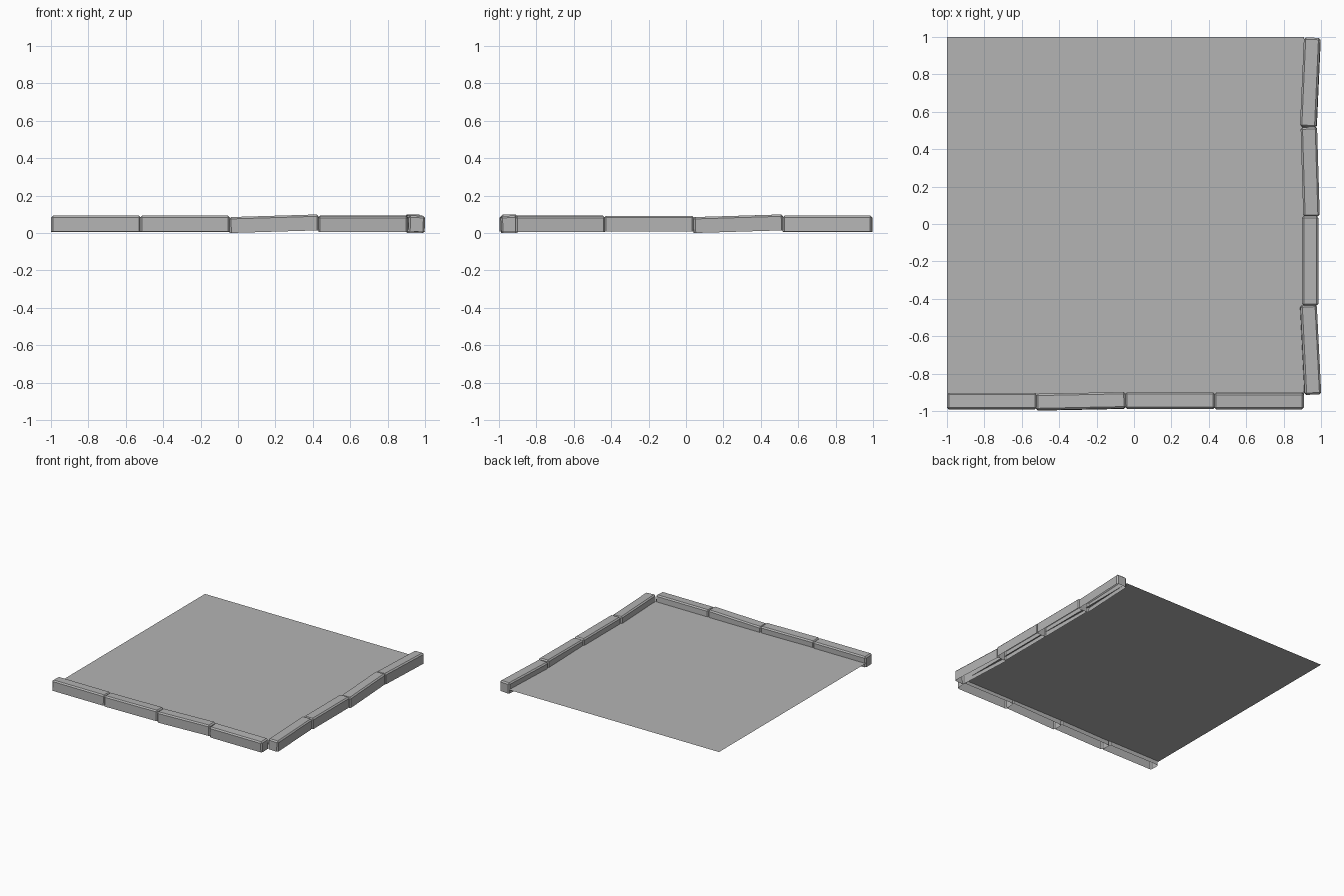
import bpy, bmesh
from mathutils import Euler, Matrix

if "Cube" in bpy.data.objects:
    bpy.data.objects.remove(bpy.data.objects["Cube"])

LENGTH, WIDTH, HEIGHT, BEVEL = 0.479, 0.088, 0.085, 0.010
Z = 0.0495

grey = bpy.data.materials.new("dark_grey")
grey.diffuse_color = (0.455, 0.455, 0.455, 1)
grey.use_nodes = True
grey.node_tree.nodes["Principled BSDF"].inputs["Base Color"].default_value = grey.diffuse_color


def new_object(name, bm):
    mesh = bpy.data.meshes.new(name)
    bm.to_mesh(mesh)
    bm.free()
    mesh.materials.append(grey)
    obj = bpy.data.objects.new(name, mesh)
    bpy.context.collection.objects.link(obj)
    return obj


def curb_stone(name, size, loc, rot):
    """Block with bevelled top and corners and an open underside."""
    bm = bmesh.new()
    bmesh.ops.create_cube(bm, size=1, matrix=Matrix.Diagonal((*size, 1)))
    bm.normal_update()
    bottom = [f for f in bm.faces if f.normal.z < -0.99]
    upper = [e for e in bm.edges if any(v.co.z > 0 for v in e.verts)]
    bmesh.ops.bevel(bm, geom=upper, offset=BEVEL, segments=1,
                    affect='EDGES', profile=0.5)
    bm.normal_update()
    bottom = [f for f in bm.faces if f.normal.z < -0.99]
    bmesh.ops.delete(bm, geom=bottom, context='FACES')
    obj = new_object(name, bm)
    obj.location = loc
    obj.rotation_euler = Euler(rot)
    return obj


# Floor slab, level with the middle of the curb and tucked just inside it
bm = bmesh.new()
corners = [(-1, -0.908), (0.908, -0.908), (0.908, 1), (-1, 1)]
bm.faces.new([bm.verts.new((x, y, 0.04)) for x, y in corners])
new_object("floor", bm)

# Front curb: centre x, y and rotation of each stone
front = [
    (-0.760, -0.947, (-0.02, 0, 0)),
    (-0.284, -0.948, (-0.03, 0, 0.02)),
    (0.193, -0.944, (0, -0.03, 0)),
    (0.669, -0.945, (0.05, 0, 0)),
]
for i, (x, y, rot) in enumerate(front):
    curb_stone(f"front_curb_{i + 1}", (LENGTH, WIDTH, HEIGHT), (x, y, Z), rot)

# Right curb
right = [
    (0.944, -0.673, (0, 0.04, 0.05)),
    (0.942, -0.197, (0, 0, 0)),
    (0.942, 0.279, (0.03, 0, 0.03)),
    (0.943, 0.757, (0, -0.03, -0.045)),
]
for i, (x, y, rot) in enumerate(right):
    curb_stone(f"right_curb_{i + 1}", (WIDTH, LENGTH, HEIGHT), (x, y, Z), rot)
